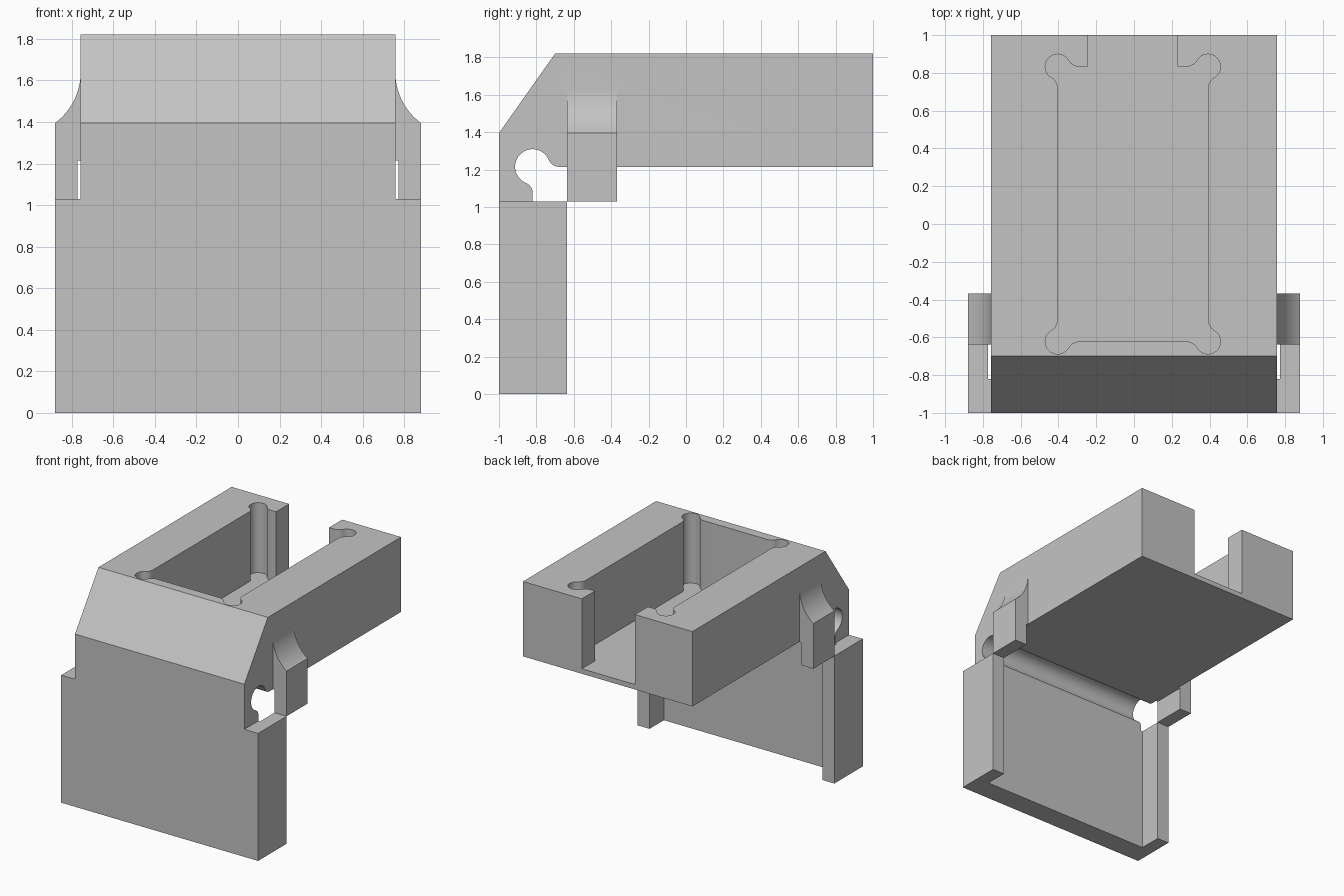
import bpy, bmesh
from math import sin, cos, pi, asin, acos, sqrt
from mathutils import Vector

cube = bpy.data.objects.get("Cube")
if cube:
    bpy.data.objects.remove(cube, do_unlink=True)

grey = bpy.data.materials.new("plain_grey")
grey.use_nodes = True
colour = (0.55, 0.55, 0.55, 1)
grey.diffuse_color = colour
grey.node_tree.nodes["Principled BSDF"].inputs["Base Color"].default_value = colour


def extrude(name, outline, axis, low, high):
    """Prism from a 2D outline, extruded along one axis."""
    place = {"x": lambda p, h: (h, p[0], p[1]),
             "y": lambda p, h: (p[0], h, p[1]),
             "z": lambda p, h: (p[0], p[1], h)}[axis]
    bm = bmesh.new()
    base = bm.faces.new([bm.verts.new(place(p, low)) for p in outline])
    top = bmesh.ops.extrude_face_region(bm, geom=[base])["geom"]
    bmesh.ops.translate(bm, vec=Vector(place((0, 0), high - low)),
                        verts=[g for g in top if isinstance(g, bmesh.types.BMVert)])
    bmesh.ops.recalc_face_normals(bm, faces=bm.faces)
    mesh = bpy.data.meshes.new(name)
    bm.to_mesh(mesh)
    bm.free()
    mesh.materials.append(grey)
    obj = bpy.data.objects.new(name, mesh)
    bpy.context.collection.objects.link(obj)
    return obj


def combine(target, other, operation):
    """Apply a boolean and discard the second object."""
    mod = target.modifiers.new("combine", "BOOLEAN")
    mod.operation, mod.object, mod.solver = operation, other, "EXACT"
    bpy.context.view_layer.objects.active = target
    bpy.ops.object.modifier_apply(modifier=mod.name)
    bpy.data.objects.remove(other, do_unlink=True)


def relief(corner, u, v, radius, blend):
    """Round corner relief with blended ends, between walls running along u and v."""
    c, u, v = Vector(corner), Vector(u), Vector(v)
    a = asin(blend / (radius + blend))
    d = sqrt(radius ** 2 + 2 * radius * blend)

    def arc(centre, r, start, end, steps):
        angles = [start + (end - start) * i / steps for i in range(steps + 1)]
        return [centre + r * (cos(t) * u + sin(t) * v) for t in angles]

    return (arc(c + d * u - blend * v, blend, pi / 2, pi - a, 8)
            + arc(c, radius, -a, a - 1.5 * pi, 28)[1:-1]
            + arc(c - blend * u + d * v, blend, a - pi / 2, 0, 8))


under, plate_top, back = 1.215, 1.03, -0.82
half = 0.757
left, right, front, rear = (-1, 0), (1, 0), (0, -1), (0, 1)

# Main block: side profile with chamfered nose and a round relief underneath
profile = ([(-1, 0.5), (back, 0.5)]
           + relief((back, under), (0, -1), (1, 0), 0.094, 0.057)
           + [(1, under), (1, 1.82), (-0.70, 1.82), (-1, 1.395)])
body = extrude("bracket_body", profile, "x", -half, half)

# Open pocket with relieved corners and a slot through the rear wall
mid, w, slot, y0, y1 = -0.006, 0.398, 0.237, -0.622, 0.833
r = 0.066
pocket = (relief((mid - w, y0), rear, right, r, r)
          + relief((mid + w, y0), left, rear, r, r)
          + relief((mid + w, y1), front, left, r, r)
          + [(mid + slot, y1), (mid + slot, 1.1), (mid - slot, 1.1), (mid - slot, y1)]
          + relief((mid - w, y1), right, front, r, r))
combine(body, extrude("pocket_cutter", pocket, "z", 1.255, 2), "DIFFERENCE")

# Front plate with a flange down each side
outer, inner, flange = 0.88, 0.772, -0.637
plate = [(-outer, -1), (outer, -1), (outer, flange), (inner, flange),
         (inner, back), (-inner, back), (-inner, flange), (-outer, flange)]
combine(body, extrude("front_plate", plate, "z", 0, plate_top), "UNION")

# Side tabs with a concave shoulder flowing into the block
sweep, top = 0.3055, 1.64
end = acos((sweep - (outer - half)) / sweep)
shoulder = [(half + sweep - sweep * cos(end * i / 16), top - sweep * sin(end * i / 16))
            for i in range(17)]
tab = ([(inner, plate_top), (inner, under), (0.7, under), (0.7, top)]
       + shoulder + [(outer, plate_top)])
for side in (-1, 1):
    outline = [(side * x, z) for x, z in tab]
    combine(body, extrude("side_tab", outline, "y", flange, -0.368), "UNION")

# Smooth the round walls, keep corners crisp
bpy.ops.object.select_all(action="DESELECT")
body.select_set(True)
bpy.context.view_layer.objects.active = body
bpy.ops.object.shade_smooth_by_angle(angle=0.5)
